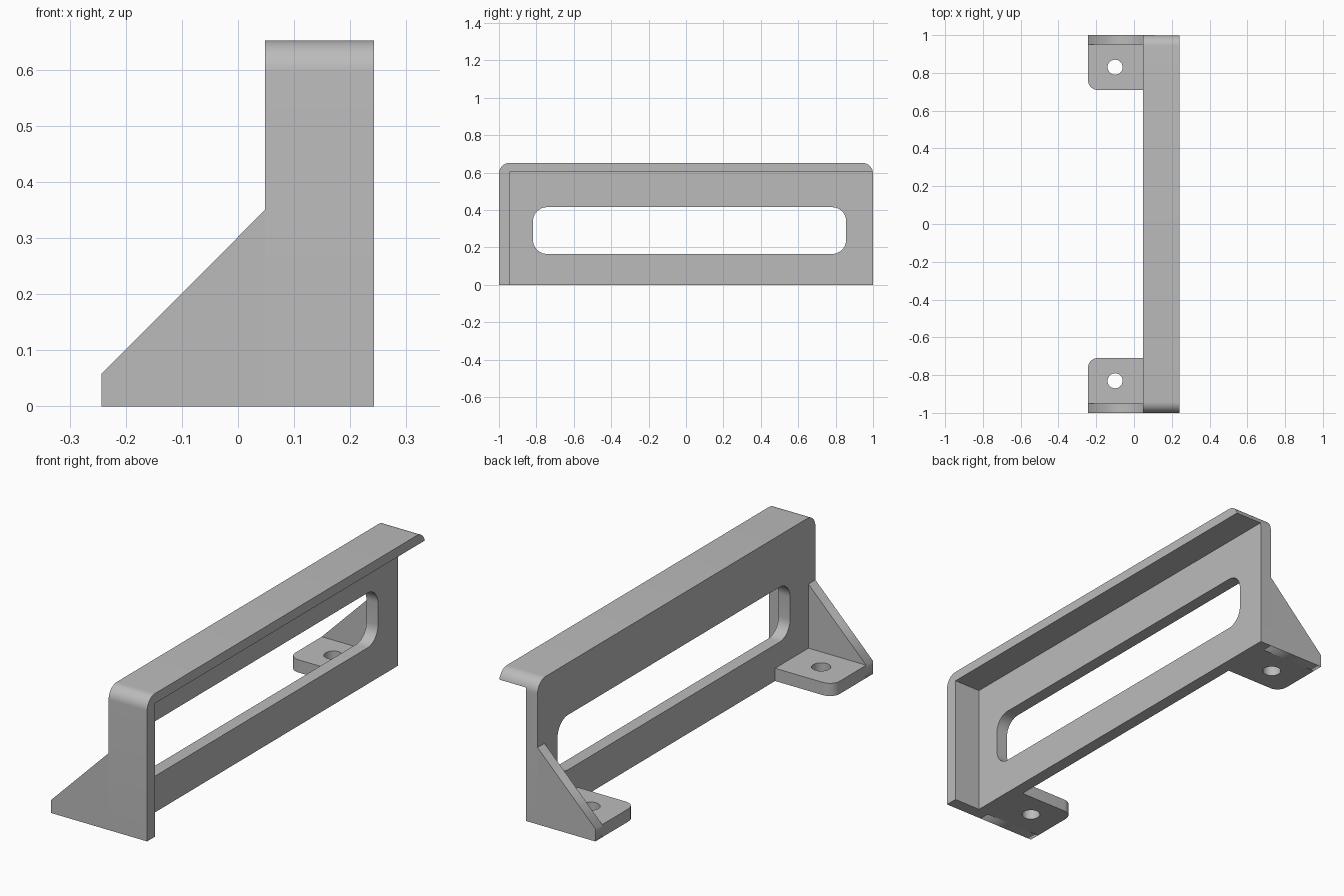
import bpy, bmesh, math
from mathutils import Matrix

cube = bpy.data.objects.get("Cube")
if cube:
    bpy.data.objects.remove(cube)

# Key dimensions
BACK, PANEL_FRONT, FRONT = 0.048, 0.106, 0.242
TIP = -0.243
HEIGHT, UNDER_LIP = 0.652, 0.607
WALL, GUSSET, TAB = 0.058, 0.05, 0.058
ROUND = 0.058

grey = bpy.data.materials.new("plain grey")
grey.use_nodes = True
COLOUR = (0.5, 0.5, 0.5, 1)
grey.diffuse_color = COLOUR
grey.node_tree.nodes["Principled BSDF"].inputs["Base Color"].default_value = COLOUR

# Local outline plane to world plane
ALONG_X = Matrix(((0, 0, 1, 0), (1, 0, 0, 0), (0, 1, 0, 0), (0, 0, 0, 1)))
ALONG_Y = Matrix(((1, 0, 0, 0), (0, 0, -1, 0), (0, 1, 0, 0), (0, 0, 0, 1)))
ALONG_Z = Matrix.Identity(4)


def arc(cx, cy, r, start, end, steps=10):
    angles = [math.radians(start + (end - start) * i / steps) for i in range(steps + 1)]
    return [(cx + r * math.cos(a), cy + r * math.sin(a)) for a in angles]


def rounded(x0, x1, y0, y1, r):
    return (arc(x1 - r, y1 - r, r, 0, 90) + arc(x0 + r, y1 - r, r, 90, 180)
            + arc(x0 + r, y0 + r, r, 180, 270) + arc(x1 - r, y0 + r, r, 270, 360))


def prism(name, outlines, low, high, matrix):
    """Extrude filled outlines (later ones are holes) from low to high."""
    curve = bpy.data.curves.new(name, 'CURVE')
    curve.dimensions = '2D'
    curve.fill_mode = 'BOTH'
    curve.extrude = (high - low) / 2
    for outline in outlines:
        spline = curve.splines.new('POLY')
        spline.points.add(len(outline) - 1)
        for point, (x, y) in zip(spline.points, outline):
            point.co = (x, y, 0, 1)
        spline.use_cyclic_u = True
    temp = bpy.data.objects.new(name + " outline", curve)
    bpy.context.collection.objects.link(temp)
    graph = bpy.context.evaluated_depsgraph_get()
    mesh = bpy.data.meshes.new_from_object(temp.evaluated_get(graph))
    bpy.data.objects.remove(temp)
    bm = bmesh.new()
    bm.from_mesh(mesh)
    bmesh.ops.remove_doubles(bm, verts=bm.verts, dist=0.0001)
    bmesh.ops.transform(bm, verts=bm.verts,
                        matrix=matrix @ Matrix.Translation((0, 0, (low + high) / 2)))
    bmesh.ops.recalc_face_normals(bm, faces=bm.faces)
    bm.to_mesh(mesh)
    bm.free()
    mesh.materials.clear()
    mesh.materials.append(grey)
    obj = bpy.data.objects.new(name, mesh)
    bpy.context.collection.objects.link(obj)
    return obj


def smooth(obj):
    bpy.ops.object.select_all(action='DESELECT')
    obj.select_set(True)
    bpy.context.view_layer.objects.active = obj
    bpy.ops.object.shade_smooth_by_angle(angle=math.radians(30))


# Slotted panel with top lip and one end wall, hollowed from a solid block
block = ([(-1, 0), (1, 0)] + arc(1 - ROUND, HEIGHT - ROUND, ROUND, 0, 90)
         + arc(ROUND - 1, HEIGHT - ROUND, ROUND, 90, 180))
slot = rounded(-0.818, 0.856, 0.165, 0.415, 0.075)
body = prism("slotted_panel", [block, slot], BACK, FRONT, ALONG_X)
recess = [(WALL - 1, -0.1), (1.1, -0.1), (1.1, UNDER_LIP), (WALL - 1, UNDER_LIP)]
cutter = prism("recess_cutter", [recess], PANEL_FRONT, FRONT + 0.1, ALONG_X)
cutter.hide_render = True
cut = body.modifiers.new("recess", 'BOOLEAN')
cut.operation = 'DIFFERENCE'
cut.solver = 'EXACT'
cut.object = cutter
graph = bpy.context.evaluated_depsgraph_get()
hollowed = bpy.data.meshes.new_from_object(body.evaluated_get(graph))
body.modifiers.clear()
body.data = hollowed
bpy.data.objects.remove(cutter)
smooth(body)

# Mounting tab with bolt hole and gusset at each end
for side, label in ((-1, "right"), (1, "left")):
    edge, inner, r = side * (1 - GUSSET), side * 0.71, 0.05
    corner = arc(TIP + r, inner + side * r, r, side * 180, side * 270)
    tab = [(BACK, edge), (TIP, edge)] + corner + [(BACK, inner)]
    hole = arc(-0.1, side * 0.83, 0.04, 0, 345, 23)
    smooth(prism(label + "_mounting_tab", [tab, hole], 0, TAB, ALONG_Z))

    brace = [(TIP, 0), (BACK, 0), (BACK, 0.35), (TIP, TAB)]
    low, high = sorted((-edge, -side))
    prism(label + "_gusset", [brace], low, high, ALONG_Y)
